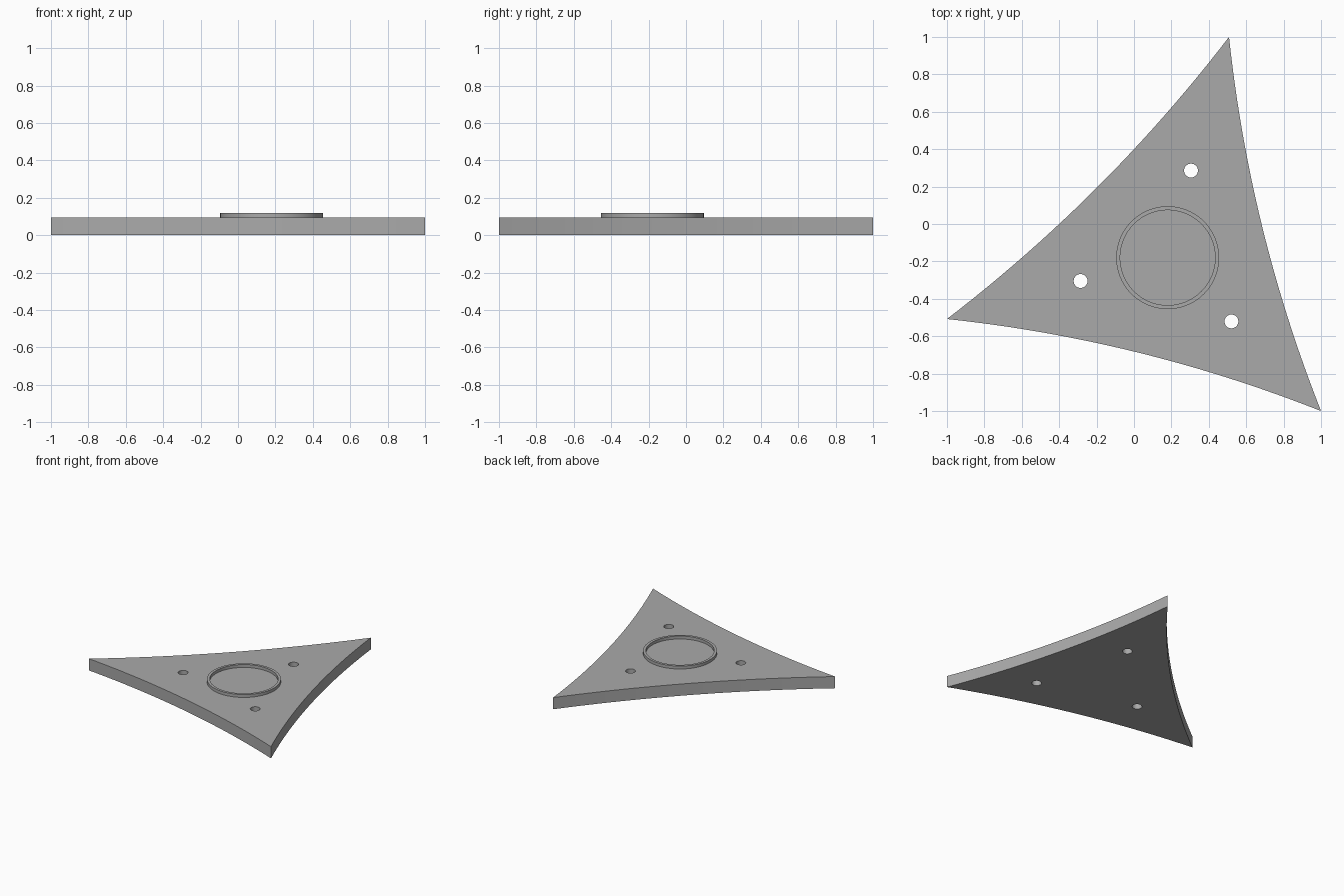
import bpy, bmesh
from math import cos, sin, tau, radians
from mathutils import Vector

if "Cube" in bpy.data.objects:
    bpy.data.objects.remove(bpy.data.objects["Cube"])

CENTRE = Vector((0.18, -0.18))
TIPS = [Vector((0.508, 1)), Vector((-1, -0.508)), Vector((1, -1))]
PLATE_TOP, RING_TOP = 0.096, 0.12

grey = bpy.data.materials.new("grey")
grey.use_nodes = True
colour = (0.4, 0.4, 0.4, 1)
grey.diffuse_color = colour
grey.node_tree.nodes["Principled BSDF"].inputs["Base Color"].default_value = colour


def circle(centre, radius, count):
    return [centre + radius * Vector((cos(tau * i / count), sin(tau * i / count)))
            for i in range(count)]


def bowed_edge(a, b, sag, count=24):
    """Points from a towards b, bowed in to the left of the chord."""
    chord = b - a
    inward = Vector((-chord.y, chord.x)).normalized()
    return [a + chord * t + inward * sag * 4 * t * (1 - t)
            for t in (i / count for i in range(count))]


def extrude_loops(name, loops, bottom, top):
    """Solid from an outer loop and any holes inside it."""
    curve = bpy.data.curves.new(name, "CURVE")
    curve.dimensions = "2D"
    curve.fill_mode = "BOTH"
    curve.extrude = (top - bottom) / 2
    for loop in loops:
        spline = curve.splines.new("POLY")
        spline.points.add(len(loop) - 1)
        for point, co in zip(spline.points, loop):
            point.co = (co.x, co.y, 0, 1)
        spline.use_cyclic_u = True
    obj = bpy.data.objects.new(name, curve)
    bpy.context.collection.objects.link(obj)
    bpy.ops.object.select_all(action="DESELECT")
    obj.select_set(True)
    bpy.context.view_layer.objects.active = obj
    bpy.ops.object.convert(target="MESH")
    obj = bpy.context.object
    obj.name = name

    # Weld the caps to the walls and stand the part at its height
    bm = bmesh.new()
    bm.from_mesh(obj.data)
    bmesh.ops.remove_doubles(bm, verts=bm.verts, dist=0.0001)
    bmesh.ops.recalc_face_normals(bm, faces=bm.faces)
    bmesh.ops.translate(bm, verts=bm.verts, vec=(0, 0, (bottom + top) / 2))
    bm.to_mesh(obj.data)
    bm.free()
    obj.data.materials.clear()
    obj.data.materials.append(grey)
    bpy.ops.object.shade_smooth_by_angle(angle=radians(30))
    return obj


# Three-pointed plate with bowed sides and three through holes
outline = []
for i, tip in enumerate(TIPS):
    outline += bowed_edge(tip, TIPS[(i + 1) % 3], 0.07)
holes = [circle(CENTRE + 0.482 * Vector((cos(a), sin(a))), 0.037, 32)
         for a in map(radians, (75, 195, 315))]
extrude_loops("plate", [outline] + holes, 0, PLATE_TOP)

# Thin raised ring in the middle
extrude_loops("raised_ring", [circle(CENTRE, 0.275, 96), circle(CENTRE, 0.254, 96)],
              PLATE_TOP, RING_TOP)
